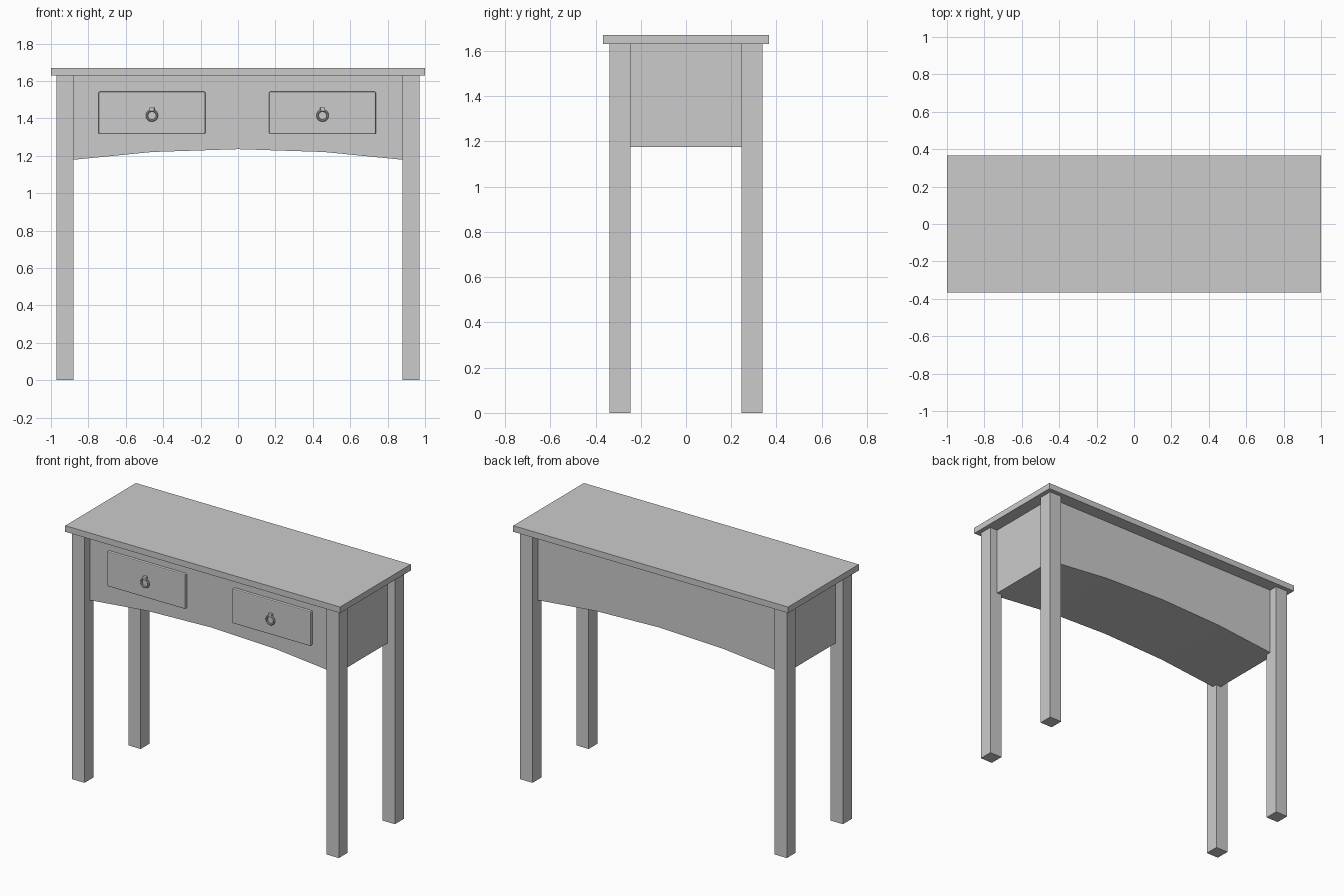
import bpy, bmesh, math

if "Cube" in bpy.data.objects:
    bpy.data.objects.remove(bpy.data.objects["Cube"])


def box(name, x0, x1, y0, y1, z0, z1, bevel=0):
    bpy.ops.mesh.primitive_cube_add(size=1, location=((x0 + x1) / 2, (y0 + y1) / 2, (z0 + z1) / 2))
    ob = bpy.context.object
    ob.name = name
    ob.scale = (x1 - x0, y1 - y0, z1 - z0)
    bpy.ops.object.transform_apply(location=False, rotation=False, scale=True)
    if bevel:
        mod = ob.modifiers.new("edge", 'BEVEL')
        mod.width = bevel
        mod.segments = 2
    return ob


# Table top
box("table_top", -1, 1, -0.367, 0.367, 1.63, 1.67)

# Four square legs
for sx, side in ((-1, "left"), (1, "right")):
    for sy, end in ((-1, "front"), (1, "back")):
        xs = sorted((sx * 0.88, sx * 0.97))
        ys = sorted((sy * 0.245, sy * 0.338))
        box(f"{end}_{side}_leg", *xs, *ys, 0, 1.63)

# Apron body with a shallow arched underside, extruded front to back
profile = [(-0.915, 1.63), (-0.915, 1.175), (-0.46, 1.22), (0, 1.235),
           (0.46, 1.22), (0.915, 1.175), (0.915, 1.63)]
bm = bmesh.new()
face = bm.faces.new([bm.verts.new((x, -0.28, z)) for x, z in profile])
ext = bmesh.ops.extrude_face_region(bm, geom=[face])
bmesh.ops.translate(bm, vec=(0, 0.56, 0),
                    verts=[v for v in ext["geom"] if isinstance(v, bmesh.types.BMVert)])
bmesh.ops.recalc_face_normals(bm, faces=bm.faces)
mesh = bpy.data.meshes.new("apron_body")
bm.to_mesh(mesh)
bm.free()
bpy.context.collection.objects.link(bpy.data.objects.new("apron_body", mesh))

# Drawer fronts with ring pulls
for cx, side in ((-0.46, "left"), (0.452, "right")):
    box(f"{side}_drawer_front", cx - 0.285, cx + 0.285, -0.30, -0.275, 1.315, 1.543, 0.006)
    box(f"{side}_pull_mount", cx - 0.013, cx + 0.013, -0.318, -0.298, 1.437, 1.459, 0.003)
    bpy.ops.mesh.primitive_torus_add(location=(cx, -0.309, 1.415), rotation=(math.pi / 2, 0, 0),
                                     major_radius=0.027, minor_radius=0.006,
                                     major_segments=32, minor_segments=10)
    bpy.context.object.name = f"{side}_pull_ring"
    bpy.ops.object.shade_smooth_by_angle()
